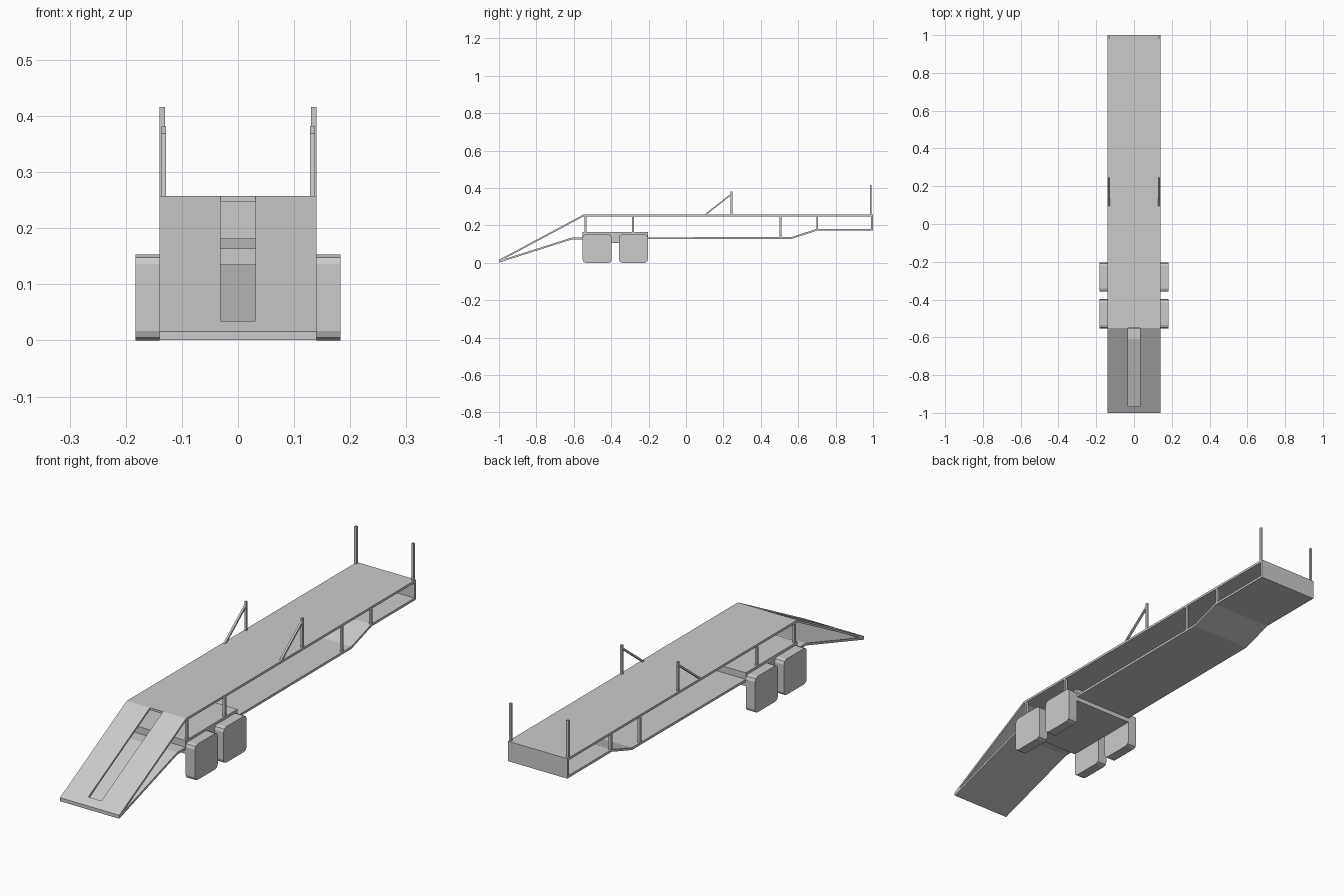
import bpy, bmesh, math
from mathutils import Vector

cube = bpy.data.objects.get("Cube")
if cube:
    bpy.data.objects.remove(cube, do_unlink=True)

grey = bpy.data.materials.new("plain_grey")
grey.use_nodes = True
GREY = (0.6, 0.6, 0.6, 1)
grey.diffuse_color = GREY
grey.node_tree.nodes["Principled BSDF"].inputs["Base Color"].default_value = GREY

HALF = 0.14    # half width of the trailer body
T = 0.01       # plate and bar thickness


def extrude(name, profile, x0, x1):
    """Closed (y, z) profile extruded from x0 to x1."""
    bm = bmesh.new()
    face = bm.faces.new([bm.verts.new((x0, y, z)) for y, z in profile])
    out = bmesh.ops.extrude_face_region(bm, geom=[face])
    moved = [v for v in out["geom"] if isinstance(v, bmesh.types.BMVert)]
    bmesh.ops.translate(bm, verts=moved, vec=(x1 - x0, 0, 0))
    bmesh.ops.recalc_face_normals(bm, faces=bm.faces)
    mesh = bpy.data.meshes.new(name)
    bm.to_mesh(mesh)
    bm.free()
    mesh.materials.append(grey)
    obj = bpy.data.objects.new(name, mesh)
    bpy.context.collection.objects.link(obj)
    return obj


def block(name, x0, x1, y0, y1, z0, z1):
    return extrude(name, [(y0, z0), (y1, z0), (y1, z1), (y0, z1)], x0, x1)


def sheet(name, top, x0, x1):
    """Plate of constant vertical thickness under a (y, z) top line."""
    under = [(y, z - T) for y, z in reversed(top)]
    return extrude(name, top + under, x0, x1)


# Upper deck and closed tail
block("deck", -HALF, HALF, -0.55, 1, 0.257 - T, 0.257)
block("end_plate", -HALF, HALF, 1 - T, 1, 0.172, 0.257)

# Sloping ramp: two tracks either side of a slot, joined at the lip
def ramp_z(y):
    return 0.016 + (y + 1) / 0.45 * 0.241

SLOT, SLOT_END = 0.031, -0.965
ramp_line = [(SLOT_END, ramp_z(SLOT_END)), (-0.55, 0.257)]
for side, s in (("left", 1), ("right", -1)):
    sheet("ramp_track_" + side, ramp_line, s * SLOT, s * HALF)
extrude("ramp_lip", [(-1, 0.001), (SLOT_END, 0.013),
                     (SLOT_END, ramp_z(SLOT_END)), (-1, 0.016)], -HALF, HALF)

# Lower floor follows the ramp, the low bed and the raised rear
sheet("lower_floor", [(-1, 0.011), (-0.61, 0.135), (0.565, 0.138),
                      (0.7, 0.182), (1, 0.182)], -HALF, HALF)

# Axle box and chamfered wheels
block("axle_box", -HALF, HALF, -0.553, -0.203, 0.107, 0.164)


def wheel_profile(yc):
    hy, hz, r = 0.0775, 0.0765, 0.017
    pts = []
    for k, (sy, sz) in enumerate(((1, 1), (-1, 1), (-1, -1), (1, -1))):
        for step in range(3):
            a = math.radians(90 * k + 45 * step)
            pts.append((yc + sy * (hy - r) + r * math.cos(a),
                        hz + sz * (hz - r) + r * math.sin(a)))
    return pts


for side, s in (("left", 1), ("right", -1)):
    for place, yc in (("front", -0.475), ("rear", -0.281)):
        extrude(f"wheel_{place}_{side}", wheel_profile(yc), s * HALF, s * 0.183)

    # Short pillars between floor and deck
    inner, outer = s * (HALF - T), s * HALF
    for i, (y, z) in enumerate(((-0.538, 0.16), (-0.284, 0.16),
                                (0.506, 0.13), (0.702, 0.175))):
        block(f"pillar_{i + 1}_{side}", inner, outer, y - T / 2, y + T / 2, z, 0.25)

    # Tall rear post, and a braced post halfway along the deck
    block("rear_post_" + side, inner, outer, 0.983, 0.993, 0.25, 0.416)
    block("brace_post_" + side, s * 0.128, s * 0.137, 0.239, 0.248, 0.25, 0.381)
    extrude("brace_" + side, [(0.094, 0.255), (0.106, 0.255),
                              (0.242, 0.361), (0.242, 0.371)], s * 0.128, s * 0.137)
